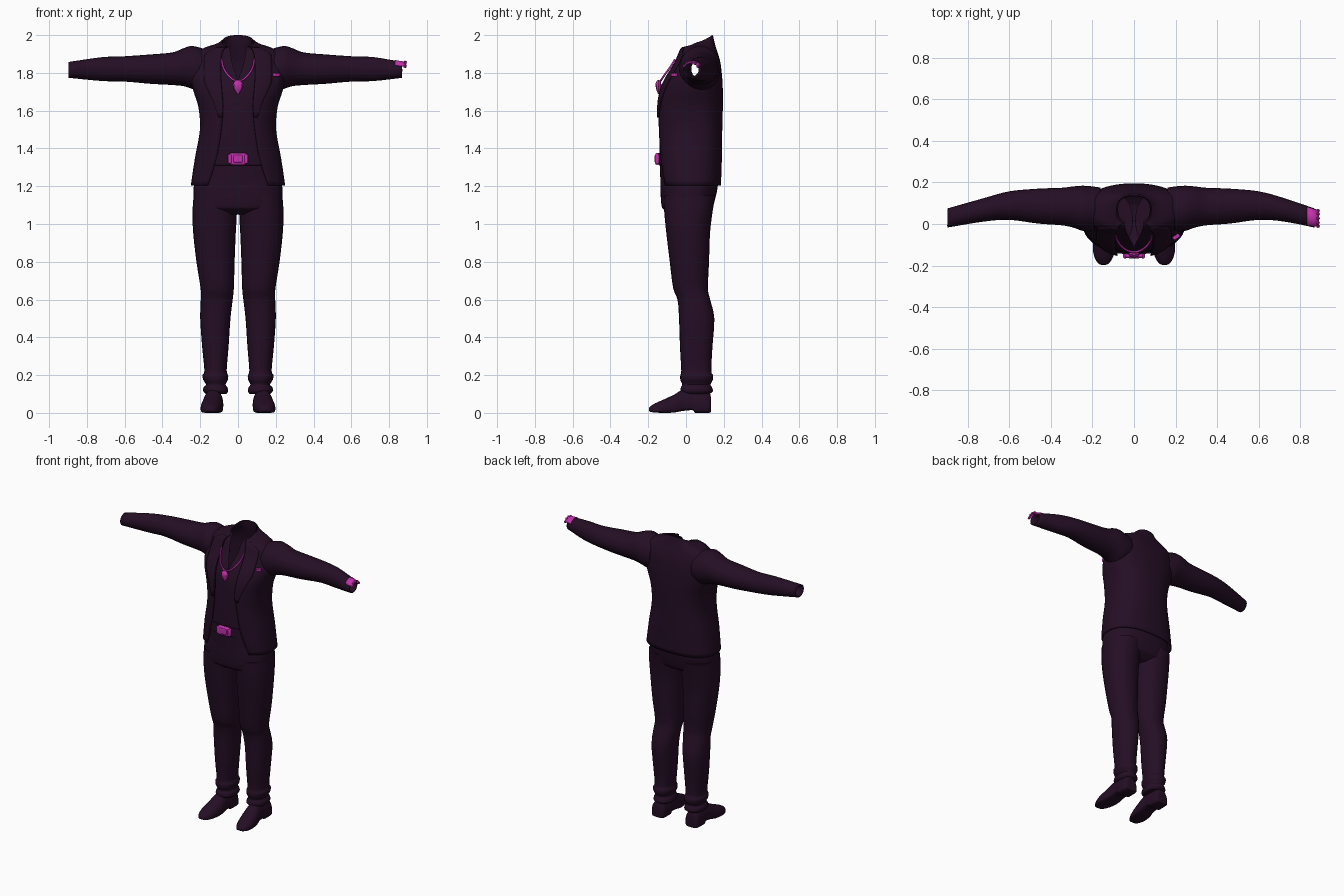
import bpy, bmesh, math
from math import sin, cos, pi, asin
from mathutils import Vector

if bpy.data.objects.get("Cube"):
    bpy.data.objects.remove(bpy.data.objects["Cube"])


def material(name, rgb):
    m = bpy.data.materials.new(name)
    m.use_nodes = True
    m.diffuse_color = (*rgb, 1)
    m.node_tree.nodes["Principled BSDF"].inputs["Base Color"].default_value = (*rgb, 1)
    return m


CLOTH = material("dark_plum", (0.018, 0.0045, 0.018))
PINK = material("magenta", (0.56, 0.03, 0.42))


def finish(ob, mat, angle=40, thick=0):
    ob.data.materials.append(mat)
    bpy.ops.object.select_all(action='DESELECT')
    ob.select_set(True)
    bpy.context.view_layer.objects.active = ob
    bpy.ops.object.shade_smooth_by_angle(angle=math.radians(angle))
    if thick:
        s = ob.modifiers.new("thickness", 'SOLIDIFY')
        s.thickness, s.offset = thick, -1
    return ob


def smooth(rows, k=4):
    """Catmull-Rom resampling of a table of section values."""
    out = []
    for i in range(len(rows) - 1):
        p = [rows[max(0, min(len(rows) - 1, i + j))] for j in (-1, 0, 1, 2)]
        for s in range(k):
            t = s / k
            out.append([b + t / 2 * (c - a + t * (2*a - 5*b + 4*c - d + t * (3*(b - c) + d - a)))
                        for a, b, c, d in zip(*p)])
    return out + [list(rows[-1])]


def loft(name, rings, mat, closed=True, caps=(False, False), thick=0, armholes=False):
    bm = bmesh.new()
    vs = [[bm.verts.new(p) for p in r] for r in rings]
    n = len(rings[0])
    for a, b in zip(vs, vs[1:]):
        for i in range(n if closed else n - 1):
            j = (i + 1) % n
            bm.faces.new((a[i], a[j], b[j], b[i]))
    for use, r in zip(caps, (vs[0], vs[-1])):
        if use:
            bm.faces.new(r)
    if armholes:
        gone = []
        for f in bm.faces:
            c = f.calc_center_median()
            if abs(c.x) > 0.13 and ((c.y - 0.07) / 0.07)**2 + ((c.z - 1.82) / 0.06)**2 < 1:
                gone.append(f)
        bmesh.ops.delete(bm, geom=gone, context='FACES')
    bmesh.ops.recalc_face_normals(bm, faces=bm.faces)
    me = bpy.data.meshes.new(name)
    bm.to_mesh(me)
    bm.free()
    ob = bpy.data.objects.new(name, me)
    bpy.context.collection.objects.link(ob)
    return finish(ob, mat, thick=thick)


def power(v, e):
    return math.copysign(abs(v)**e, v)


def body_ring(row, grow=0, span=None, side=1, n=44):
    """Horizontal section: height, half width, front, back, front gap, tilt."""
    z, w, yf, yb, gap, tilt = row
    w, yf, yb = w + grow, yf - grow, yb + grow
    a = asin(min(1, max(0, gap) / w)**1.25)
    b = 2 * pi - a
    if span is not None:
        b = asin(min(1, (max(0, gap) + span) / w)**1.25)
        n = 6
    cy, d = (yf + yb) / 2, (yb - yf) / 2
    ts = [a + (b - a) * i / n for i in range(n + 1)]
    return [(side * w * power(sin(t), .8), cy - d * power(cos(t), .8), z - tilt * cos(t)) for t in ts]


# Jacket: open-fronted shell, hem to collar
JACKET = smooth([
    (1.205, .25, -.135, .185, .16, 0), (1.35, .228, -.148, .19, .115, 0),
    (1.5, .202, -.153, .192, .09, 0), (1.62, .21, -.153, .195, .08, 0),
    (1.70, .235, -.14, .195, .085, 0), (1.77, .25, -.112, .192, .09, 0),
    (1.85, .243, -.062, .183, .09, 0), (1.90, .225, -.04, .17, .085, 0),
    (1.932, .18, -.027, .158, .075, .004), (1.952, .115, -.015, .15, .065, .014),
    (1.965, .085, -.005, .143, .05, .035)])
loft("jacket", [body_ring(r) for r in JACKET], CLOTH, False, thick=.008, armholes=True)

# Lapels lie on the jacket front
for side, label in ((1, "left"), (-1, "right")):
    rings = []
    for r in JACKET:
        if 1.55 < r[0] < 1.945:
            width = .015 + .075 * min(1, (r[0] - 1.55) / .2) * min(1, (1.96 - r[0]) / .06)
            rings.append(body_ring(r, .006, width, side))
    loft(label + "_lapel", rings, CLOTH, False, thick=.006)

# Shirt with an open V neck
SHIRT = smooth([
    (1.10, .20, -.13, .14, 0, 0), (1.3, .205, -.138, .17, 0, 0),
    (1.5, .182, -.14, .175, 0, 0), (1.68, .205, -.128, .178, 0, 0),
    (1.77, .215, -.1, .172, .004, 0), (1.85, .2, -.052, .165, .03, 0),
    (1.91, .16, -.025, .15, .04, 0), (1.945, .095, -.005, .138, .045, .01),
    (1.965, .076, .005, .133, .045, .03)])
loft("shirt", [body_ring(r) for r in SHIRT], CLOTH, False, armholes=True)

# Belt and buckle
loft("belt", [body_ring((z, .206 - (g < 0) * .01, -.142, .172, 0, 0), g)
              for z, g in ((1.31, -.004), (1.312, .004), (1.375, .004), (1.377, -.004))], CLOTH, False)


def box(name, loc, size, mat, bevel=.01, rot=(0, 0, 0)):
    bpy.ops.mesh.primitive_cube_add(size=1, location=loc, rotation=rot)
    ob = bpy.context.object
    ob.name = name
    ob.scale = size
    bpy.ops.object.transform_apply(location=False, rotation=False, scale=True)
    b = ob.modifiers.new("bevel", 'BEVEL')
    b.width, b.segments = bevel, 2
    return finish(ob, mat)


box("buckle", (0, -.153, 1.345), (.09, .02, .064), PINK, .009)
for x in (-.043, .043):
    box("buckle_end", (x, -.153, 1.345), (.02, .024, .05), PINK, .006)
box("buckle_boss", (0, -.16, 1.345), (.05, .014, .04), PINK, .006)
box("pocket_square", (.203, -.062, 1.79), (.036, .02, .02), PINK, .004, (0, 0, .55))

# Necklace chain and pendant
cu = bpy.data.curves.new("necklace", 'CURVE')
cu.dimensions = '3D'
cu.bevel_depth, cu.bevel_resolution = .0055, 1
half = [(.086, -.058, 1.872), (.08, -.08, 1.835), (.06, -.108, 1.797), (.03, -.128, 1.767)]
path = half + [(0, -.135, 1.757)] + [(-x, y, z) for x, y, z in reversed(half)]
sp = cu.splines.new('POLY')
pts = smooth(path, 3)
sp.points.add(len(pts) - 1)
for p, c in zip(sp.points, pts):
    p.co = (*c, 1)
chain = bpy.data.objects.new("necklace", cu)
bpy.context.collection.objects.link(chain)
cu.materials.append(PINK)
loft("pendant", [[(w * cos(t * pi / 4), -.146 + w * .6 * sin(t * pi / 4), z) for t in range(8)]
                 for z, w in ((1.688, .004), (1.71, .018), (1.735, .027), (1.75, .022), (1.762, .008))],
     PINK, caps=(True, True))


# Sleeves: open tubes; columns are x, back, front, top, bottom
def tube_x(row, side=1, grow=0, a=0, b=2 * pi, n=24):
    x, yb, yf, zt, zb = row
    m = n + 1 if b - a < 6 else n
    ts = [a + (b - a) * i / n for i in range(m)]
    return [(side * x, (yb + yf) / 2 + ((yb - yf) / 2 + grow) * cos(t),
             (zt + zb) / 2 + ((zt - zb) / 2 + grow) * sin(t)) for t in ts]


for side, label, end in ((1, "left", .868), (-1, "right", .897)):
    rows = smooth([
        (.16, .175, -.02, 1.92, 1.72), (.21, .182, -.035, 1.936, 1.705), (.25, .184, -.032, 1.942, 1.718),
        (.29, .181, -.018, 1.93, 1.73), (.35, .174, -.006, 1.908, 1.736),
        (.46, .17, .002, 1.898, 1.742), (.6, .157, .02, 1.888, 1.754),
        (.72, .125, .012, 1.883, 1.757), (end, .075, -.017, 1.858, 1.774)])
    loft(label + "_sleeve", [tube_x(r, side) for r in rows], CLOTH, thick=.008)

# Bracelet plate over the left wrist, with studs
wrist = [(.832, .086, -.01, 1.864, 1.77), (.86, .077, -.015, 1.859, 1.774), (.89, .068, -.014, 1.855, 1.776)]
loft("bracelet", [tube_x(r, 1, .004, .5, pi - .5, 10) for r in wrist], PINK, False, thick=.008)
for t in (.5, 1.05, pi / 2, pi - 1.05, pi - .5):
    bpy.ops.mesh.primitive_ico_sphere_add(
        subdivisions=1, radius=.01, location=(.885, .027 + .042 * cos(t), 1.815 + .041 * sin(t)))
    bpy.context.object.name = "bracelet_stud"
    finish(bpy.context.object, PINK, 10)

# Trouser seat
SEAT = smooth([
    (1.05, .14, -.075, .09, 0, 0), (1.075, .2, -.115, .128, 0, 0), (1.1, .228, -.13, .145, 0, 0),
    (1.2, .234, -.135, .168, 0, 0), (1.3, .2, -.13, .165, 0, 0)])
loft("trouser_seat", [body_ring(r)[:-1] for r in SEAT], CLOTH, caps=(True, False))

# Legs and shoes; leg columns are z, inner, outer, front, back
LEG = smooth([
    (.10, .062, .172, -.015, .125), (.115, .052, .184, -.03, .142), (.135, .056, .182, -.027, .138),
    (.15, .066, .17, -.02, .13), (.175, .054, .184, -.03, .142), (.2, .052, .188, -.03, .143),
    (.225, .06, .178, -.025, .134), (.35, .05, .19, -.032, .14), (.5, .04, .2, -.037, .15),
    (.6, .028, .197, -.045, .128), (.66, .022, .198, -.068, .116), (.8, .018, .22, -.086, .122),
    (.95, .012, .237, -.104, .127), (1.06, .006, .241, -.115, .14), (1.15, .006, .235, -.12, .155)], 3)
# Shoe columns are y, centre x, half width, bottom, top
SHOE = smooth([
    (.132, .13, .03, .008, .075), (.122, .13, .048, 0, .11), (.06, .13, .052, 0, .125),
    (.045, .13, .052, .002, .125), (.035, .13, .05, .014, .125), (-.02, .132, .052, .01, .122),
    (-.06, .136, .057, .002, .098), (-.12, .143, .055, 0, .07), (-.165, .146, .042, .002, .05),
    (-.19, .146, .025, .006, .034), (-.197, .146, .008, .012, .024)], 3)


def leg_ring(row, side):
    z, xi, xo, yf, yb = row
    return [(side * ((xi + xo) / 2 + (xo - xi) / 2 * power(cos(t), .9)),
             (yf + yb) / 2 + (yb - yf) / 2 * power(sin(t), .9), z)
            for t in (2 * pi * i / 24 for i in range(24))]


def shoe_ring(row, side):
    y, xc, w, zb, zt = row
    out = []
    for i in range(20):
        t = 2 * pi * i / 20
        flat = .35 if sin(t) < 0 else 1
        mid = zb + (zt - zb) * .35
        h = zt - mid if sin(t) > 0 else mid - zb
        out.append((side * (xc + w * power(cos(t), .5 if sin(t) < 0 else .9)), y, mid + h * power(sin(t), flat)))
    return out


for side, label in ((1, "left"), (-1, "right")):
    loft(label + "_trouser_leg", [leg_ring(r, side) for r in LEG], CLOTH, caps=(True, True))
    loft(label + "_shoe", [shoe_ring(r, side) for r in SHOE], CLOTH, caps=(True, True))
